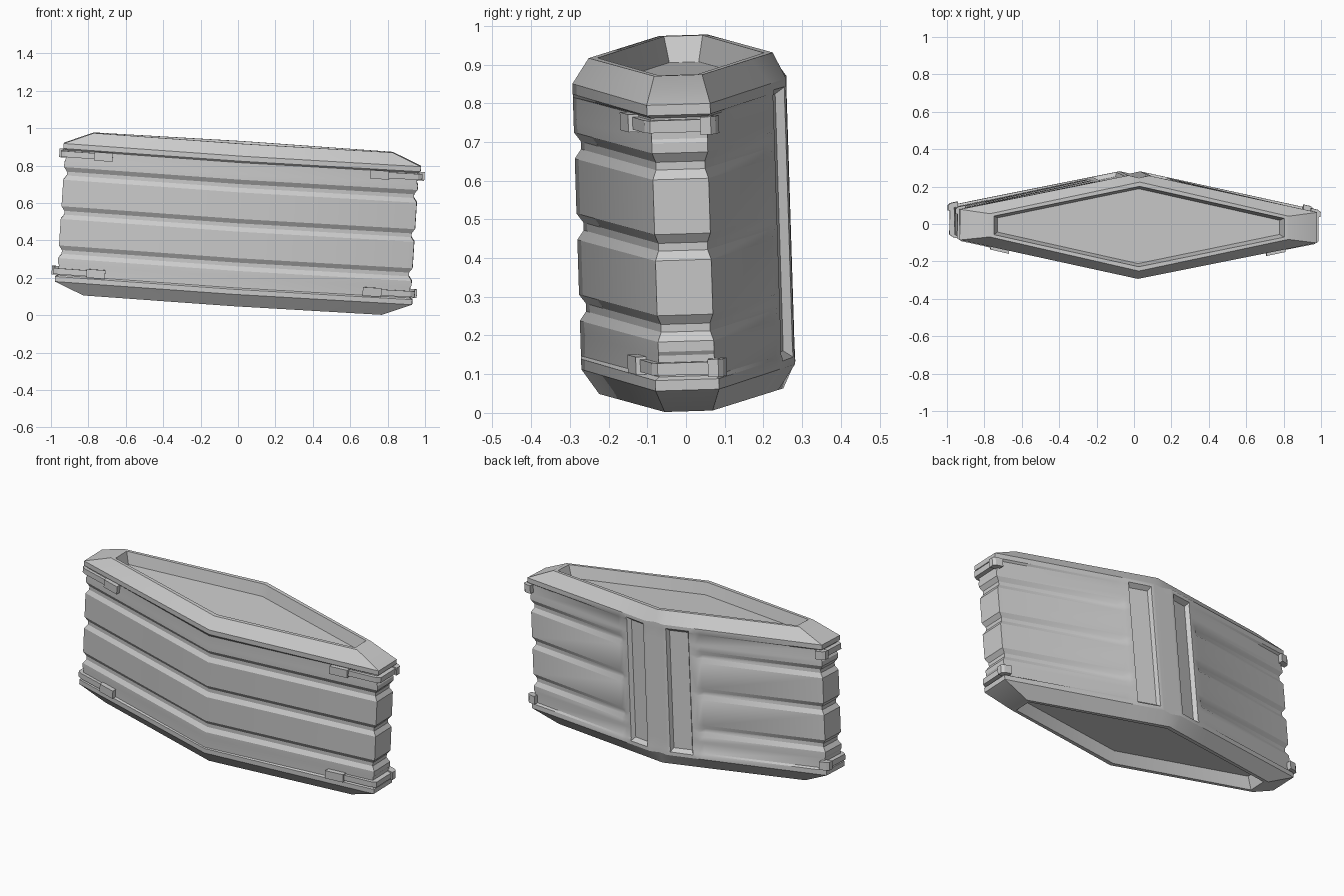
import bpy, bmesh
from math import radians, atan2, cos, sin
from mathutils import Matrix, Vector

if "Cube" in bpy.data.objects:
    bpy.data.objects.remove(bpy.data.objects["Cube"])

# Whole container leans slightly
POSE = (Matrix.Translation((0, 0, 0.49)) @ Matrix.Rotation(radians(1.8), 4, 'X')
        @ Matrix.Rotation(radians(3.7), 4, 'Y') @ Matrix.Rotation(radians(-0.6), 4, 'Z'))
EX, EY, AP = 0.947, 0.072, 0.282      # end x, end half width, apex y
VALLEY = 0.024                        # depth of the rear crease


def loft(name, rings):
    """Closed skin through a list of equal-length point loops."""
    bm = bmesh.new()
    loops = [[bm.verts.new(p) for p in r] for r in rings]
    n = len(loops[0])
    for a, b in zip(loops, loops[1:]):
        for i in range(n):
            j = (i + 1) % n
            bm.faces.new((a[i], a[j], b[j], b[i]))
    bm.faces.new(loops[0][::-1])
    bm.faces.new(loops[-1])
    bmesh.ops.recalc_face_normals(bm, faces=bm.faces)
    me = bpy.data.meshes.new(name)
    bm.to_mesh(me)
    bm.free()
    ob = bpy.data.objects.new(name, me)
    bpy.context.collection.objects.link(ob)
    ob.matrix_world = POSE
    return ob


def outline(z, ex, ey, ap, g=0.0, valley=0.0):
    """Diamond plan; g sinks the groove, valley creases the rear apex."""
    def back(x):
        return ey + (ap - ey) * (1 - x / ex)
    half = [(ex - g, -ey + g * .5), (ex - g, ey - g * .5), (0.265, back(0.265) - g),
            (0.235, back(0.235)), (0.055, back(0.055))]
    pts = [(0, -ap + g)] + half + [(0, ap - valley)] + [(-x, y) for x, y in reversed(half)]
    return [(x, y, z) for x, y in pts]


# Body: levels from the lower recess floor to the upper recess floor
lid = [(0.368, 0.755, 0.038, 0.200, 0, 0), (0.435, 0.778, 0.05, 0.215, 0, 0),
       (0.435, 0.80, 0.062, 0.238, 0, 0), (0.37, 0.957, 0.082, AP, 0, VALLEY),
       (0.343, 0.957, 0.082, AP, 0, VALLEY), (0.335, EX - .006, EY, AP, 0, VALLEY),
       (0.280, EX - .006, EY, AP, 0, VALLEY), (0.270, EX, EY, AP, 0, VALLEY)]
levels = [(-z, *r) for z, *r in lid]
for zc in (-0.21, 0, 0.21):
    for dz, g in ((-0.034, 0), (-0.010, 0.017), (0.010, 0.017), (0.034, 0)):
        levels.append((zc + dz, EX, EY, AP, g, VALLEY))
levels += lid[::-1]
body = loft("container_body", [outline(*l) for l in levels])

# Two tall sunken panels beside the rear crease
ang = atan2(AP - EY, EX)
for s in (1, -1):
    t, n = Vector((s * cos(ang), -sin(ang), 0)), Vector((s * sin(ang), cos(ang), 0))
    c = Vector((s * 0.137, AP - 0.137 * (AP - EY) / EX, 0))
    rings = []
    for d, hw, hz in ((0.010, 0.070, 0.357), (-0.022, 0.053, 0.333)):
        rings.append([c + n * d + t * u * hw + Vector((0, 0, v * hz))
                      for u, v in ((-1, -1), (1, -1), (1, 1), (-1, 1))])
    cutter = loft("panel_cutter", rings)
    cutter.hide_render = True
    mod = body.modifiers.new("panel", 'BOOLEAN')
    mod.operation, mod.solver, mod.object = 'DIFFERENCE', 'EXACT', cutter
    bpy.context.view_layer.objects.active = body
    bpy.ops.object.modifier_apply(modifier=mod.name)
    bpy.data.objects.remove(cutter)


def front_y(x):
    return -(EY + (AP - EY) * (1 - x / EX))


def prism(name, pts, s, z, h):
    """Plan outline extruded in height around z, mirrored by s."""
    return loft(name, [[(s * x, y, z + k * h) for x, y in pts] for k in (-1, 1)])


# Four corner straps: band, front clip and rear clip
for s, side in ((1, "right"), (-1, "left")):
    for z, lvl in ((0.314, "upper"), (-0.314, "lower")):
        tag = f"{side}_{lvl}"
        band = [(0.76, front_y(0.76) - 0.014), (0.945, -0.09), (0.968, -0.075), (0.968, 0.08),
                (0.93, 0.08), (0.93, -0.06), (0.76, front_y(0.76) + 0.01)]
        prism("strap_" + tag, band, s, z, 0.016)
        clip = [(0.69, front_y(0.69) + 0.01), (0.69, front_y(0.69) - 0.026),
                (0.79, front_y(0.79) - 0.026), (0.79, front_y(0.79) + 0.01)]
        prism("front_clip_" + tag, clip, s, z, 0.023)
        rear = [(0.925, 0.06), (0.978, 0.055), (0.978, 0.082), (0.965, 0.094), (0.925, 0.103)]
        prism("rear_clip_" + tag, rear, s, z, 0.023)

# Soft front apex, crisp everywhere else
bpy.ops.object.select_all(action='DESELECT')
body.select_set(True)
bpy.context.view_layer.objects.active = body
bpy.ops.object.shade_smooth_by_angle(angle=radians(27))
